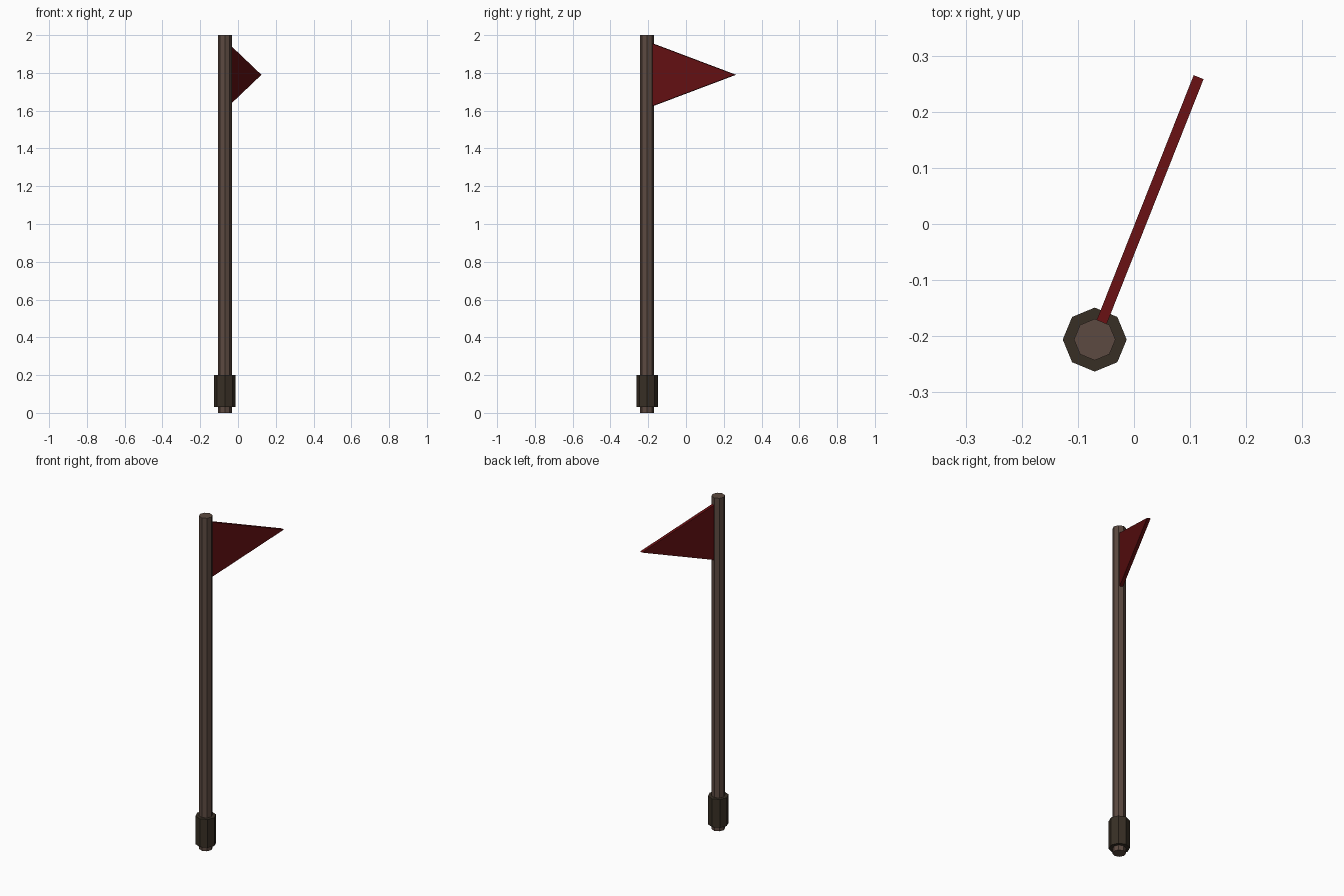
import bpy, bmesh, math
from mathutils import Matrix, Vector

cube = bpy.data.objects.get("Cube")
if cube:
    bpy.data.objects.remove(cube, do_unlink=True)


def material(name, rgb):
    m = bpy.data.materials.new(name)
    m.use_nodes = True
    m.diffuse_color = (*rgb, 1)
    m.node_tree.nodes["Principled BSDF"].inputs["Base Color"].default_value = (*rgb, 1)
    return m


def add_object(name, bm, mat):
    bmesh.ops.recalc_face_normals(bm, faces=bm.faces)
    mesh = bpy.data.meshes.new(name)
    bm.to_mesh(mesh)
    bm.free()
    mesh.materials.append(mat)
    ob = bpy.data.objects.new(name, mesh)
    bpy.context.collection.objects.link(ob)
    return ob


AXIS = Vector((-0.07, -0.206, 0))


def octagon_post(name, radius, low, high, mat):
    bm = bmesh.new()
    bmesh.ops.create_cone(bm, cap_ends=True, segments=8, radius1=radius,
                          radius2=radius, depth=high - low)
    ob = add_object(name, bm, mat)
    ob.location = AXIS + Vector((0, 0, (low + high) / 2))
    return ob


wood = material("brown wood", (0.107, 0.068, 0.052))
dark = material("dark brown", (0.039, 0.028, 0.018))
red = material("deep red", (0.125, 0.005, 0.006))

# Pole and the collar around its foot
octagon_post("pole", 0.037, 0, 2, wood)
octagon_post("foot_collar", 0.057, 0.03, 0.2, dark)

# Triangular pennant: a thin prism swung around the pole
bm = bmesh.new()
thick = 0.019
profile = [(0.03, 1.624), (0.503, 1.79), (0.03, 1.956)]
face = bm.faces.new([bm.verts.new((r, -thick / 2, z)) for r, z in profile])
side = bmesh.ops.extrude_face_region(bm, geom=[face])
moved = [v for v in side["geom"] if isinstance(v, bmesh.types.BMVert)]
bmesh.ops.translate(bm, verts=moved, vec=(0, thick, 0))
flag = add_object("pennant", bm, red)
flag.matrix_world = Matrix.Translation(AXIS) @ Matrix.Rotation(math.radians(68.4), 4, 'Z')
